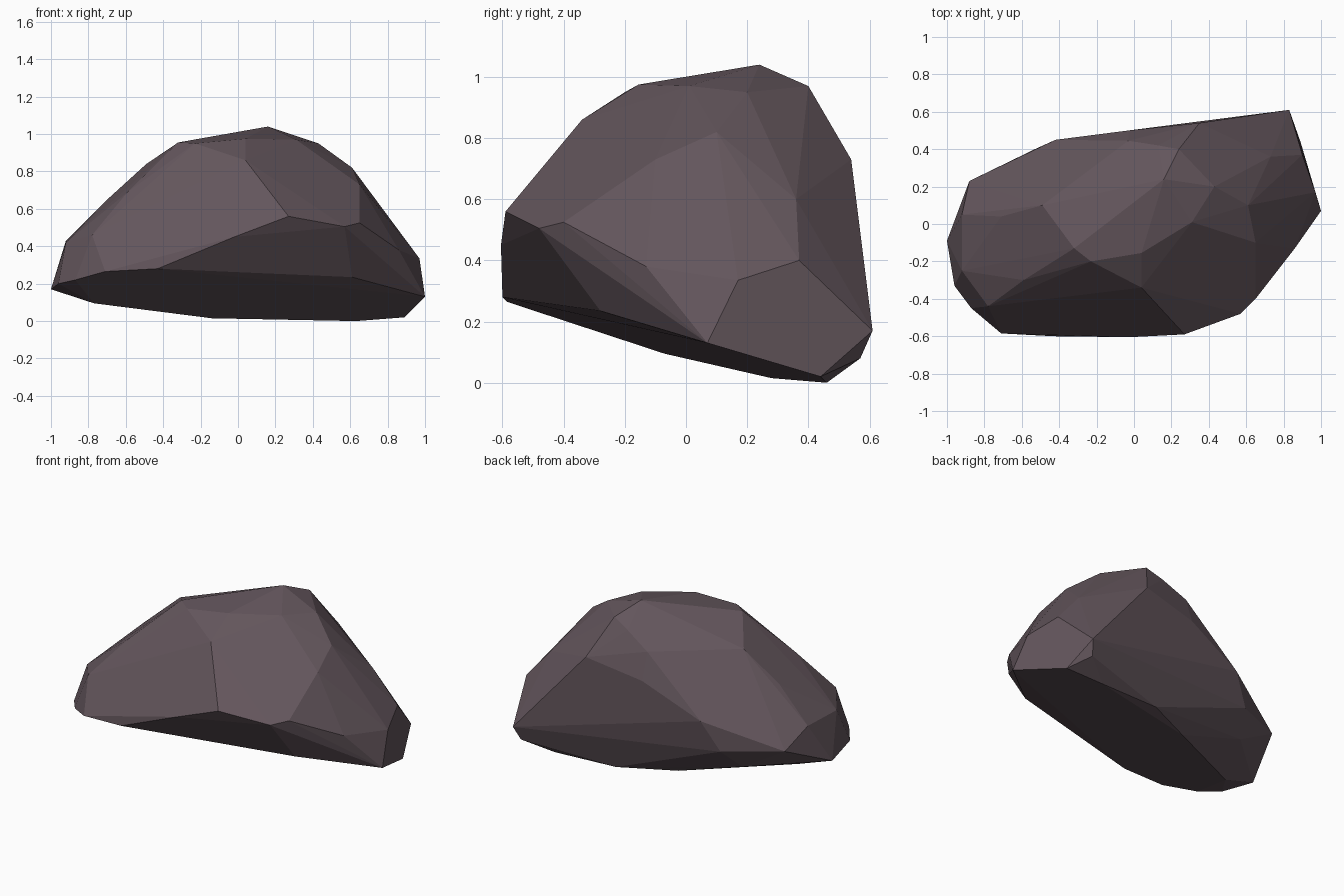
import bpy
import bmesh
import math
from mathutils import Vector

# Remove the default object
default_cube = bpy.data.objects.get("Cube")
if default_cube:
    bpy.data.objects.remove(default_cube, do_unlink=True)


def flat_material(name, colour):
    """Plain matte material, the same in the viewport and in a render."""
    material = bpy.data.materials.new(name)
    material.use_nodes = True
    material.diffuse_color = colour
    shader = next(node for node in material.node_tree.nodes
                  if node.type == "BSDF_PRINCIPLED")
    shader.inputs["Base Color"].default_value = colour
    shader.inputs["Roughness"].default_value = 0.9
    return material


def chiselled_stone(name, corner_groups, material):
    """Wrap a faceted skin around the corners and merge near-flat facets."""
    bm = bmesh.new()
    for group in corner_groups:
        for corner in group:
            bm.verts.new(Vector(corner))
    hull = bmesh.ops.convex_hull(bm, input=bm.verts[:])
    loose = set(hull["geom_interior"]) | set(hull["geom_unused"])
    bmesh.ops.delete(bm, geom=[v for v in loose if isinstance(v, bmesh.types.BMVert)],
                     context="VERTS")
    bmesh.ops.dissolve_limit(bm, angle_limit=math.radians(3),
                             verts=bm.verts[:], edges=bm.edges[:])
    bmesh.ops.recalc_face_normals(bm, faces=bm.faces[:])
    for face in bm.faces:
        face.smooth = False
    mesh = bpy.data.meshes.new(name)
    bm.to_mesh(mesh)
    bm.free()
    mesh.materials.append(material)
    stone = bpy.data.objects.new(name, mesh)
    bpy.context.scene.collection.objects.link(stone)
    return stone


# Top ridge and shoulders
crown = [
    (.16, .24, 1.04), (.43, .2, .95), (.31, .01, .97), (.04, -.155, .975),
    (-.23, -.2, .95), (-.32, -.13, .955), (.04, -.34, .86), (.24, .4, .97),
    (.13, .42, .92), (-.03, .445, .83), (-.18, .31, .84), (-.49, .1, .84),
    (.61, .1, .82), (.65, -.1, .73),
]

# Front and side facets
flanks = [
    (.27, -.59, .56), (-.02, -.605, .45), (.57, -.48, .505), (.65, -.4, .525),
    (.86, -.13, .38), (.97, .17, .335), (.9, .37, .4), (.73, .36, .6),
    (-.59, -.3, .69), (-.71, .04, .64), (-.78, -.44, .46), (-.92, -.25, .42),
    (-.92, .05, .43), (-.88, .23, .32),
]

# Broad back slab
back = [
    (.35, .54, .73), (-.03, .5, .66), (-.42, .45, .48), (-.53, .4, .29),
    (.7, .57, .3), (.83, .61, .17), (.8, .57, .08),
]

# Tilted underside
underside = [
    (-.43, -.6, .28), (-.71, -.585, .265), (-.87, -.45, .22), (-.96, -.33, .2),
    (-1, -.09, .17), (-.77, -.07, .095), (-.6, .27, .16), (-.14, .28, .015),
    (.2, .44, .01), (.63, .46, 0), (.89, .44, .02), (1, .07, .13),
    (.61, -.28, .235),
]

stone_material = flat_material("dusky mauve stone", (.125, .092, .107, 1))
chiselled_stone("boulder", [crown, flanks, back, underside], stone_material)
